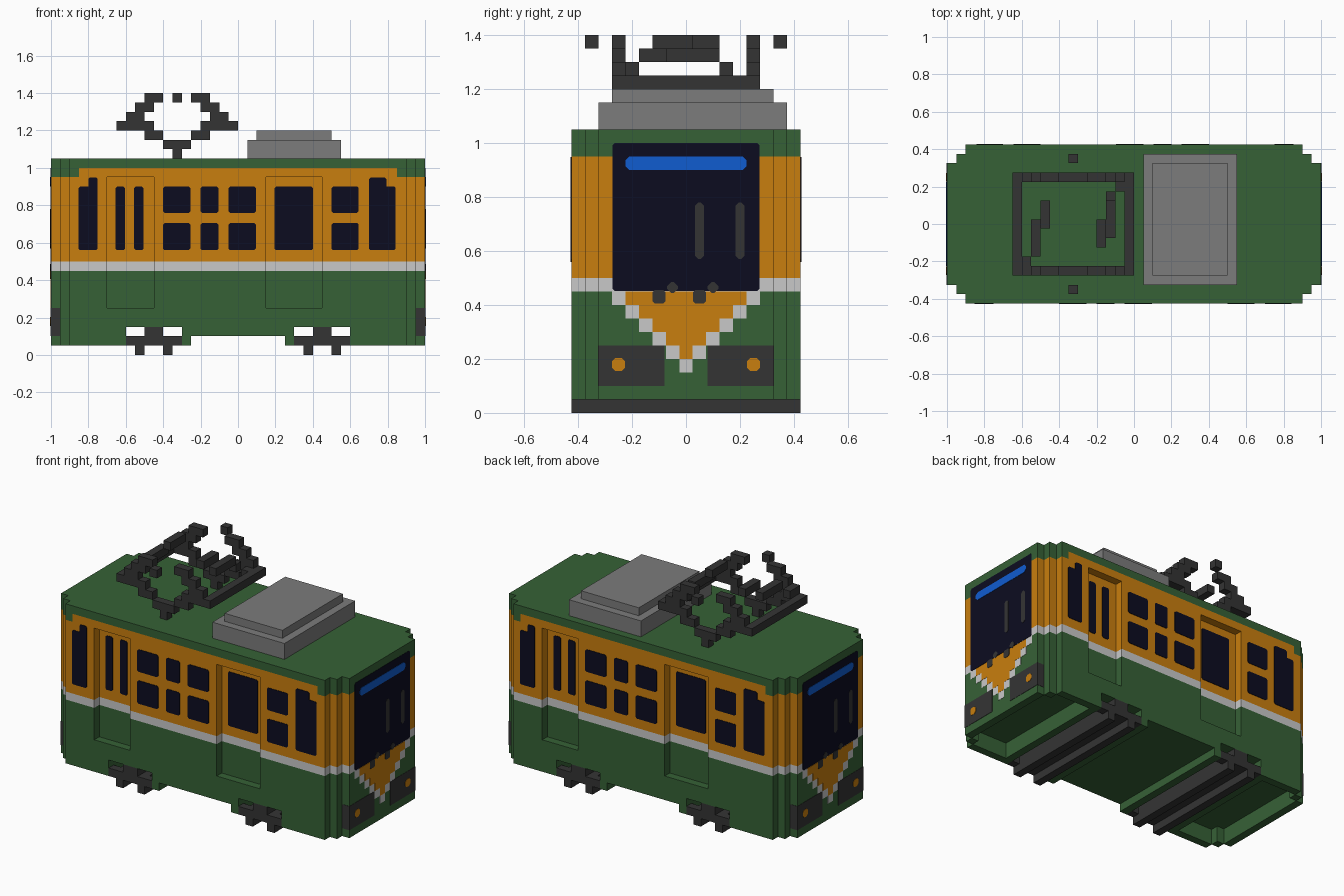
import bpy, bmesh, math

if "Cube" in bpy.data.objects:
    bpy.data.objects.remove(bpy.data.objects["Cube"])


def material(name, r, g, b):
    lin = lambda c: ((c / 255 + 0.055) / 1.055) ** 2.4 if c > 10 else c / 255 / 12.92
    m = bpy.data.materials.new(name)
    m.diffuse_color = (lin(r), lin(g), lin(b), 1)
    m.use_nodes = True
    m.node_tree.nodes["Principled BSDF"].inputs["Base Color"].default_value = m.diffuse_color
    return m


GREEN = material("green paint", 54, 97, 54)
ORANGE = material("orange paint", 201, 126, 14)
WHITE = material("white stripe", 201, 201, 201)
GREY = material("roof grey", 124, 124, 124)
DARK = material("dark metal", 52, 52, 52)
GLASS = material("navy glass", 12, 12, 32)
BLUE = material("blue sign", 16, 92, 208)


def prism(name, pts, axis, lo, hi, mat, s=1):
    """Extrude a 2D outline along an axis; s=-1 turns it half a turn about z."""
    place = {"x": lambda u, v, w: (s * w, s * u, v),
             "y": lambda u, v, w: (s * u, s * w, v),
             "z": lambda u, v, w: (s * u, s * v, w)}[axis]
    bm = bmesh.new()
    a = [bm.verts.new(place(u, v, lo)) for u, v in pts]
    b = [bm.verts.new(place(u, v, hi)) for u, v in pts]
    bm.faces.new(a[::-1])
    bm.faces.new(b)
    n = len(pts)
    for i in range(n):
        j = (i + 1) % n
        bm.faces.new((a[i], a[j], b[j], b[i]))
    bmesh.ops.recalc_face_normals(bm, faces=bm.faces)
    me = bpy.data.meshes.new(name)
    bm.to_mesh(me)
    bm.free()
    me.materials.append(mat)
    ob = bpy.data.objects.new(name, me)
    bpy.context.collection.objects.link(ob)
    return ob


def box(name, x0, x1, y0, y1, z0, z1, mat, s=1):
    return prism(name, [(x0, y0), (x1, y0), (x1, y1), (x0, y1)], "z", z0, z1, mat, s)


def rounded(u0, u1, v0, v1, c=0.008):
    return [(u0 + c, v0), (u1 - c, v0), (u1, v0 + c), (u1, v1 - c),
            (u1 - c, v1), (u0 + c, v1), (u0, v1 - c), (u0, v0 + c)]


def stairs(half, top, rows):
    """Stepped V outline, one 0.05 step per row."""
    right = []
    for i in range(rows):
        h = half - 0.05 * i
        right += [(h, top - 0.05 * i), (h, top - 0.05 * (i + 1))]
    return right + [(-u, v) for u, v in reversed(right)]


# Body: stacked colour layers, with door recesses cut into the outline
CORNER = [(.9, -.425), (.9, -.375), (.95, -.375), (.95, -.325), (1, -.325)]


def outline(doors):
    half = [(-x, y) for x, y in reversed(CORNER)]
    for x0, x1 in doors:
        half += [(x0, -.425), (x0, -.375), (x1, -.375), (x1, -.425)]
    half += CORNER
    return half + [(-x, -y) for x, y in half]


plain = outline([])
notched = outline([(-.7, -.45), (.15, .45)])
prism("body_base", plain, "z", .15, .25, GREEN)
prism("body_lower", notched, "z", .25, .45, GREEN)
prism("body_stripe", notched, "z", .45, .5, WHITE)
prism("body_upper", notched, "z", .5, .95, ORANGE)
box("eaves_band", -.85, .85, -.425, .425, .95, 1, ORANGE)
prism("roof", plain, "z", 1, 1.05, GREEN)
end_cap = [(.85, -.425)] + CORNER
end_cap += [(x, -y) for x, y in reversed(end_cap)]

# Underside floor
box("floor_middle", -.25, .25, -.425, .425, .1, .15, GREEN)

for s, end in ((1, "right"), (-1, "left")):
    prism(f"{end}_eaves_end", end_cap, "z", .95, 1, GREEN, s)
    # Skirt around each end
    box(f"{end}_cross_beam", .25, .3, -.425, .425, .05, .15, GREEN, s)
    box(f"{end}_skirt_end", .95, 1, -.325, .325, .05, .15, GREEN, s)
    box(f"{end}_skirt_inner", .6, .65, -.375, .375, .05, .15, GREEN, s)
    for t in (1, -1):
        y0, y1 = sorted((t * .375, t * .425))
        box(f"{end}_skirt_side", .6, .9, y0, y1, .05, .15, GREEN, s)
        y0, y1 = sorted((t * .325, t * .375))
        box(f"{end}_skirt_corner", .9, .95, y0, y1, .05, .15, GREEN, s)

    # Bogie: slab, top block, side frames and two wheel bars
    box(f"{end}_bogie_slab", .35, .55, -.425, .425, .05, .1, DARK, s)
    box(f"{end}_bogie_pivot", .4, .5, -.425, .425, .1, .15, DARK, s)
    for t in (1, -1):
        y0, y1 = sorted((t * .375, t * .425))
        box(f"{end}_bogie_frame_outer", .55, .6, y0, y1, .05, .1, DARK, s)
        box(f"{end}_bogie_frame_inner", .3, .35, y0, y1, .05, .1, DARK, s)
    for x in (.35, .5):
        box(f"{end}_wheel_bar", x, x + .05, -.425, .425, 0, .05, DARK, s)

    # Windscreen, sign and wipers
    prism(f"{end}_windscreen", rounded(-.273, .273, .452, 1), "x", 1, 1.002, GLASS, s)
    prism(f"{end}_sign", rounded(-.225, .225, .9, .95, .015), "x", 1, 1.004, BLUE, s)
    for y in (.05, .2):
        prism(f"{end}_wiper", rounded(y - .017, y + .017, .57, .78, .012), "x", 1, 1.004, DARK, s)
    # Stepped V on the nose
    prism(f"{end}_nose_v", stairs(.275, .45, 6), "x", 1, 1.001, WHITE, s)
    prism(f"{end}_nose_fill", stairs(.225, .45, 5), "x", 1, 1.002, ORANGE, s)
    for y in (-.1, .05):
        prism(f"{end}_wiper_base", rounded(y - .024, y + .024, .405, .455), "x", 1, 1.004, DARK, s)
        prism(f"{end}_wiper_joint", rounded(y + .03, y + .07, .445, .485, .015), "x", 1, 1.004, DARK, s)
    # Headlights wrapping the corner
    for t in (1, -1):
        y0, y1 = sorted((t * .08, t * .327))
        box(f"{end}_headlight_housing", .952, 1.002, y0, y1, .1, .25, DARK, s)
        prism(f"{end}_headlight", rounded(t * .25 - .024, t * .25 + .024, .155, .203, .012),
              "x", 1, 1.004, ORANGE, s)

    # Side windows: the far side is the near side turned half round
    side = "front" if s == 1 else "back"
    panes = [(-.655, -.605, .56, .9, 1), (-.555, -.505, .56, .9, 1), (.195, .4, .56, .9, 1)]
    for x0, x1 in ((-.4, -.255), (-.2, -.105), (-.05, .095), (.5, .645)):
        panes += [(x0, x1, .56, .705, 0), (x0, x1, .76, .9, 0)]
    for x0, x1, z0, z1, recessed in panes:
        y = -.375 if recessed else -.425
        prism(f"{side}_window", rounded(x0, x1, z0, z1), "y", y - .003, y, GLASS, s)
    for x0, x1, xs0, xs1 in ((-.853, -.75, -.8, -.75), (.7, .843, .7, .793)):
        prism(f"{side}_cab_window", rounded(x0, x1, .56, .9), "y", -.428, -.425, GLASS, s)
        prism(f"{side}_cab_window_top", rounded(xs0, xs1, .88, .948), "y", -.428, -.425, GLASS, s)

# Roof unit
box("roof_unit_base", .05, .55, -.325, .375, 1.05, 1.15, GREY)
box("roof_unit_lid", .1, .5, -.275, .325, 1.15, 1.2, GREY)

# Pantograph: stepped diamond in two planes
rows = [(1.05, -.35, -.3), (1.1, -.4, -.25), (1.15, -.5, -.4), (1.15, -.25, -.15),
        (1.2, -.65, -.45), (1.2, -.2, 0), (1.25, -.6, -.5), (1.25, -.15, -.05),
        (1.3, -.55, -.45), (1.3, -.2, -.1), (1.35, -.5, -.4), (1.35, -.25, -.15)]
for y in (-.25, .25):
    for z, x0, x1 in rows:
        box("pantograph_arm", x0, x1, y - .025, y + .025, z, z + .05, DARK)
for x in (-.65, -.05):
    box("pantograph_cross_bar", x, x + .05, -.225, .225, 1.2, 1.25, DARK)
for x, y0, y1, z in ((-.6, -.225, -.175, 1.25), (-.55, -.175, .025, 1.3), (-.5, -.025, .125, 1.35),
                     (-.1, .175, .225, 1.2), (-.15, .125, .175, 1.25), (-.15, -.075, .125, 1.3),
                     (-.2, -.125, .025, 1.35)):
    box("pantograph_brace", x, x + .05, y0, y1, z, z + .05, DARK)
for y in (-.35, .35):
    box("pantograph_tip", -.35, -.3, y - .025, y + .025, 1.35, 1.4, DARK)
